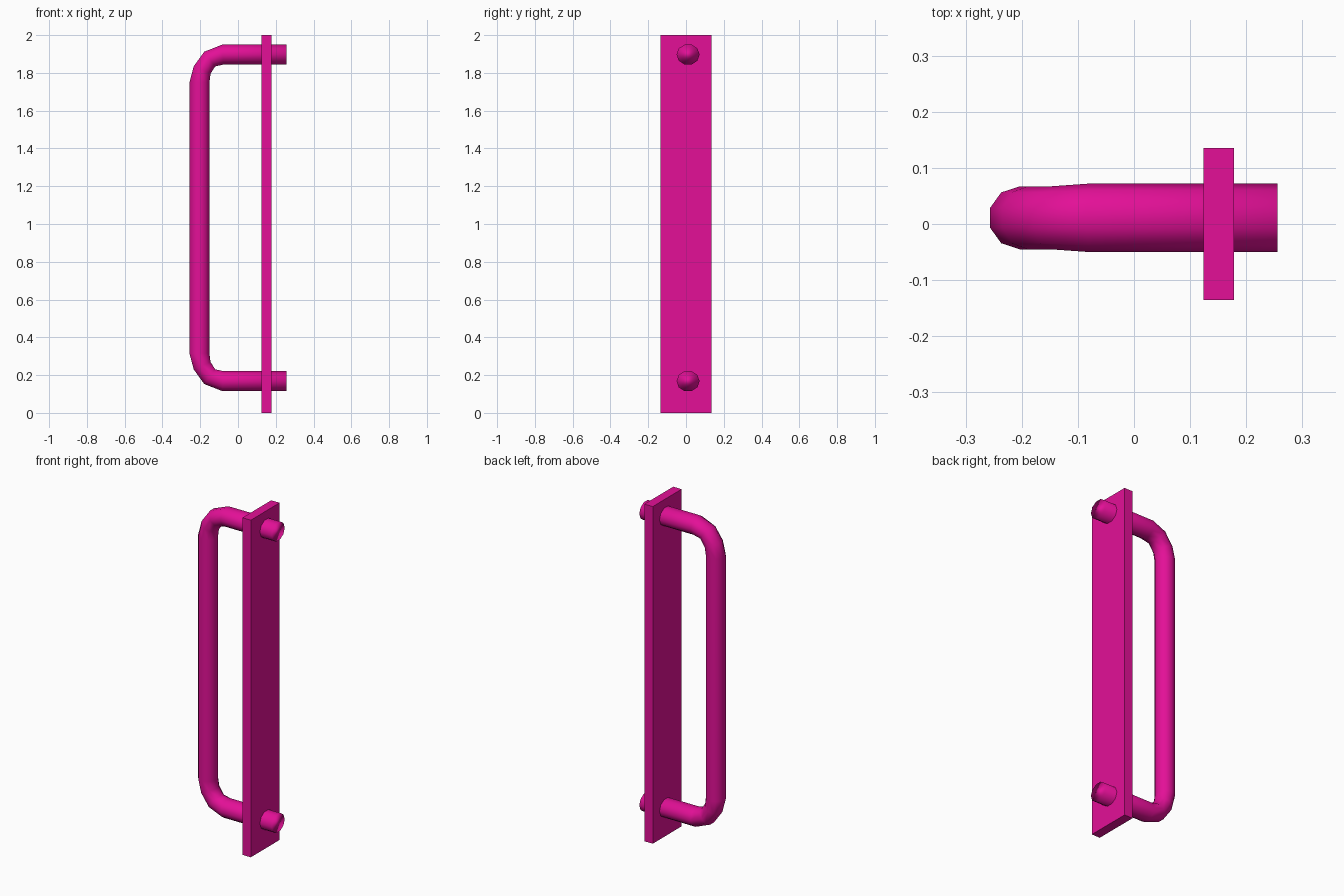
import bpy, bmesh, math
from mathutils import Vector

cube = bpy.data.objects.get("Cube")
if cube:
    bpy.data.objects.remove(cube, do_unlink=True)

SIDES = 10
MID_Z = 1.0325    # height of the handle's middle
BAR_Y = 0.011     # bar sits slightly off the plate's centre line

magenta = bpy.data.materials.new("magenta")
magenta.use_nodes = True
colour = (0.77, 0.005, 0.31, 1.0)
magenta.diffuse_color = colour
magenta.node_tree.nodes["Principled BSDF"].inputs["Base Color"].default_value = colour


def make_object(name, bm):
    bmesh.ops.recalc_face_normals(bm, faces=bm.faces)
    mesh = bpy.data.meshes.new(name)
    bm.to_mesh(mesh)
    bm.free()
    mesh.materials.append(magenta)
    obj = bpy.data.objects.new(name, mesh)
    bpy.context.collection.objects.link(obj)
    return obj


# Backing plate
bm = bmesh.new()
bmesh.ops.create_cube(bm, size=1)
for v in bm.verts:
    v.co = Vector((0.151 + v.co.x * 0.055, v.co.y * 0.27, 1 + v.co.z * 2))
make_object("mounting_plate", bm)

# Handle bar: upper half path (x, z, depth radius), mirrored to the lower half
upper = [(0.256, 1.897, 0.061), (-0.08, 1.897, 0.061), (-0.15, 1.873, 0.056),
         (-0.19, 1.815, 0.056), (-0.204, 1.75, 0.056)]
path = upper + [(x, 2 * MID_Z - z, r) for x, z, r in reversed(upper)]
points = [Vector((x, BAR_Y, z)) for x, z, r in path]

bm = bmesh.new()
rings = []
for i, p in enumerate(points):
    tangent = (points[min(i + 1, len(points) - 1)] - points[max(i - 1, 0)]).normalized()
    side = Vector((0, 1, 0))
    out = tangent.cross(side)
    bend = 0.051 if 1 < i < len(points) - 2 and i not in (4, 5) else 0.0555
    ring = []
    for k in range(SIDES):
        a = math.tau * k / SIDES + math.pi / 2
        ring.append(bm.verts.new(p + side * (math.sin(a) * path[i][2])
                                 + out * (math.cos(a) * bend)))
    rings.append(ring)
for a, b in zip(rings, rings[1:]):
    for k in range(SIDES):
        n = (k + 1) % SIDES
        bm.faces.new((a[k], a[n], b[n], b[k]))
bm.faces.new(rings[0])
bm.faces.new(rings[-1])
for f in bm.faces:
    f.smooth = True
bar = make_object("handle_bar", bm)

# The long sides dominate the shading, so the bar stays evenly round to its ends
weighted = bar.modifiers.new("even_shading", 'WEIGHTED_NORMAL')
weighted.mode = 'FACE_AREA'
